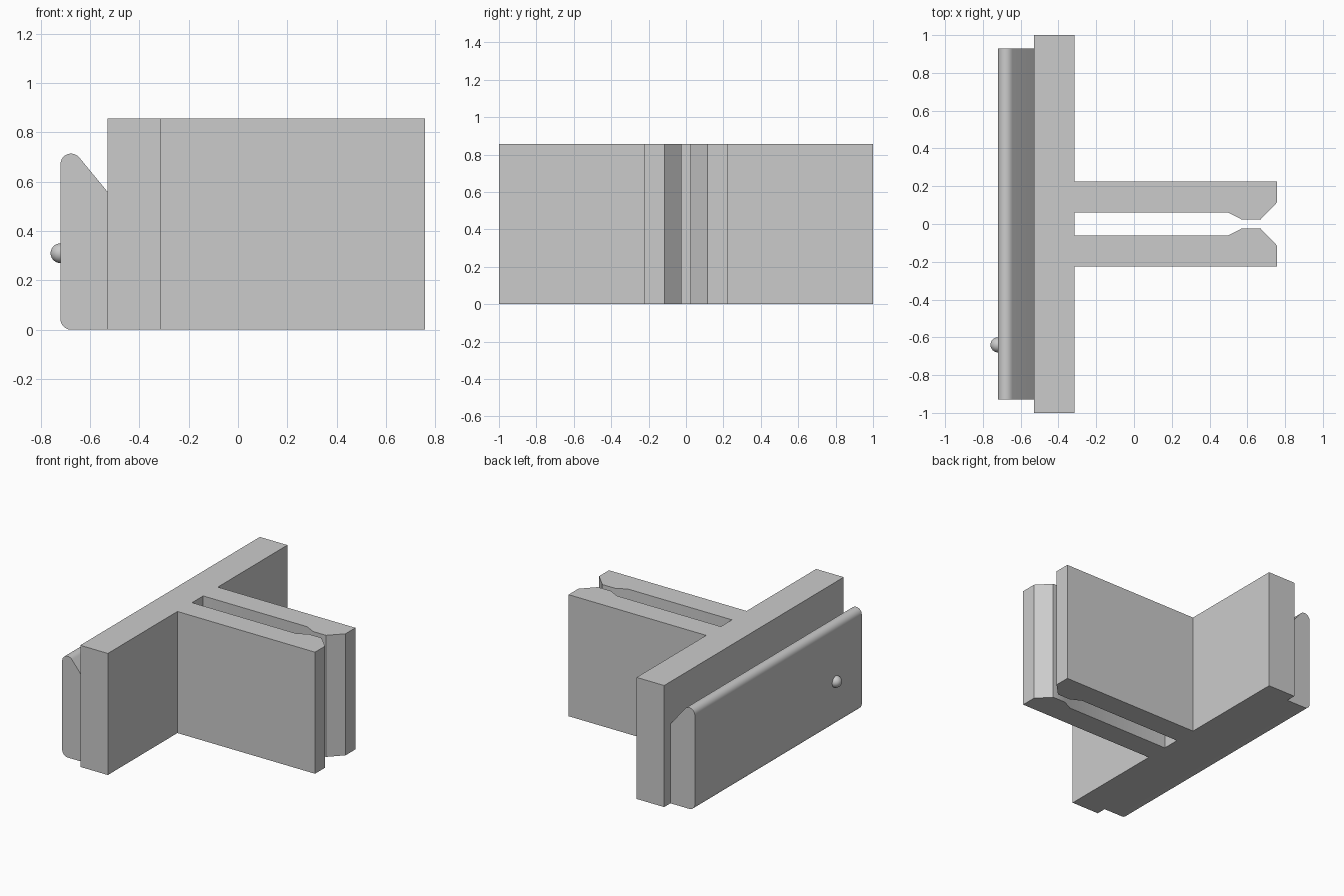
import bpy, bmesh
from math import radians, cos, sin
from mathutils import Vector

cube = bpy.data.objects.get("Cube")
if cube:
    bpy.data.objects.remove(cube, do_unlink=True)

grey = bpy.data.materials.new("plain grey")
grey.use_nodes = True
GREY = (0.6, 0.6, 0.6, 1)
grey.diffuse_color = GREY
grey.node_tree.nodes["Principled BSDF"].inputs["Base Color"].default_value = GREY


def finish(name, bm):
    bmesh.ops.recalc_face_normals(bm, faces=bm.faces)
    mesh = bpy.data.meshes.new(name)
    bm.to_mesh(mesh)
    bm.free()
    obj = bpy.data.objects.new(name, mesh)
    bpy.context.collection.objects.link(obj)
    mesh.materials.append(grey)
    bpy.ops.object.select_all(action='DESELECT')
    obj.select_set(True)
    bpy.context.view_layer.objects.active = obj
    bpy.ops.object.shade_smooth_by_angle(angle=radians(30))
    return obj


def extrude(name, points, direction):
    """Sweep a closed outline along a direction."""
    bm = bmesh.new()
    face = bm.faces.new([bm.verts.new(p) for p in points])
    geom = bmesh.ops.extrude_face_region(bm, geom=[face], use_keep_orig=True)["geom"]
    moved = [v for v in geom if isinstance(v, bmesh.types.BMVert)]
    bmesh.ops.translate(bm, verts=moved, vec=Vector(direction))
    return finish(name, bm)


def arc(cx, cz, r, start, end, steps=10):
    angles = [radians(start + (end - start) * i / steps) for i in range(steps + 1)]
    return [(cx + r * cos(a), cz + r * sin(a)) for a in angles]


# Cross plate with two clip arms, as one T-shaped outline mirrored in y
half = [(-0.53, 1), (-0.315, 1), (-0.315, 0.225), (0.758, 0.225), (0.758, 0.115),
        (0.67, 0.024), (0.57, 0.024), (0.495, 0.062), (-0.315, 0.062)]
outline = half + [(x, -y) for x, y in reversed(half)]
extrude("clip_body", [(x, y, 0) for x, y in outline], (0, 0, 0.857))

# Rounded front slab with a sloped shoulder
r = 0.043
profile = [(-0.53, 0), (-0.53, 0.56)]
profile += arc(-0.72 + r, 0.671, r, 39.4, 180)
profile += arc(-0.72 + r, r, r, 180, 270)
extrude("rounded_slab", [(x, -0.93, z) for x, z in profile], (0, 1.86, 0))

# Small round nub on the slab
bm = bmesh.new()
bmesh.ops.create_uvsphere(bm, u_segments=32, v_segments=16, radius=0.04)
bmesh.ops.translate(bm, verts=bm.verts, vec=(-0.72, -0.64, 0.31))
finish("nub", bm)
